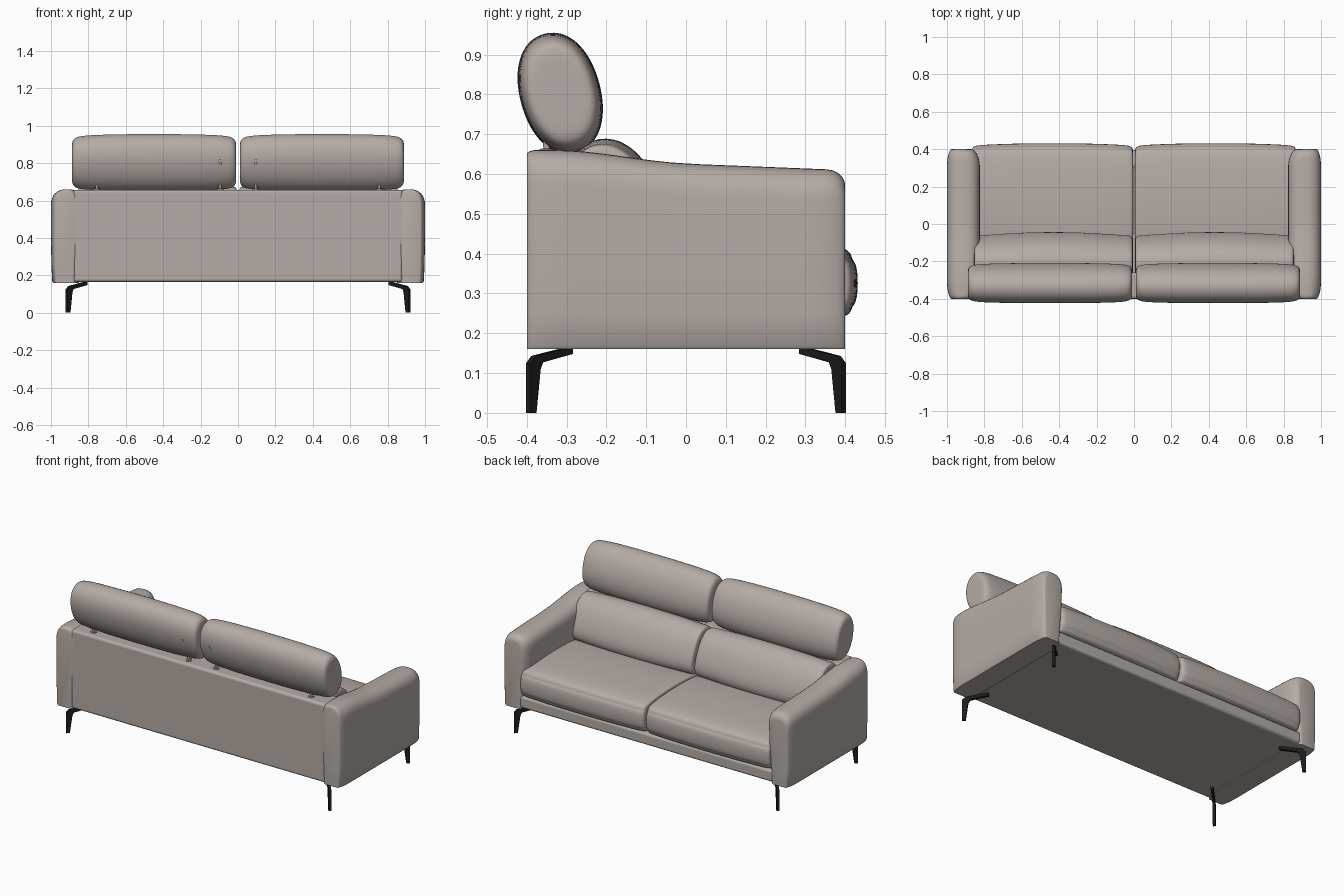
import bpy, bmesh, math
from mathutils import Vector

if "Cube" in bpy.data.objects:
    bpy.data.objects.remove(bpy.data.objects["Cube"], do_unlink=True)


def material(name, rgb, rough):
    m = bpy.data.materials.new(name)
    m.use_nodes = True
    m.diffuse_color = (*rgb, 1)
    node = m.node_tree.nodes["Principled BSDF"]
    node.inputs["Base Color"].default_value = (*rgb, 1)
    node.inputs["Roughness"].default_value = rough
    return m


leather = material("warm grey leather", (0.46, 0.41, 0.38), 0.6)
black = material("black metal", (0.012, 0.012, 0.012), 0.5)


def finish(name, bm, mat, subsurf=0, bevel=0, angle=40):
    bmesh.ops.recalc_face_normals(bm, faces=bm.faces)
    me = bpy.data.meshes.new(name)
    bm.to_mesh(me)
    bm.free()
    me.materials.append(mat)
    ob = bpy.data.objects.new(name, me)
    bpy.context.collection.objects.link(ob)
    if bevel:
        mod = ob.modifiers.new("Bevel", "BEVEL")
        mod.width, mod.segments = bevel, 4
    if subsurf:
        mod = ob.modifiers.new("Subdivision", "SUBSURF")
        mod.levels = mod.render_levels = subsurf
    bpy.ops.object.select_all(action="DESELECT")
    ob.select_set(True)
    bpy.context.view_layer.objects.active = ob
    bpy.ops.object.shade_smooth_by_angle(angle=math.radians(angle))
    return ob


def loft(name, rings, mat, **options):
    """Skin a row of equal closed rings and cap both ends."""
    bm = bmesh.new()
    rows = [[bm.verts.new(p) for p in ring] for ring in rings]
    n = len(rows[0])
    for a, b in zip(rows, rows[1:]):
        for i in range(n):
            j = (i + 1) % n
            bm.faces.new((a[i], a[j], b[j], b[i]))
    bm.faces.new(rows[0])
    bm.faces.new(rows[-1])
    return finish(name, bm, mat, **options)


def box(name, lo, hi, mat, bevel):
    bm = bmesh.new()
    bmesh.ops.create_cube(bm, size=1)
    for v in bm.verts:
        v.co = [l + (h - l) * (c + 0.5) for l, h, c in zip(lo, hi, v.co)]
    return finish(name, bm, mat, bevel=bevel)


def pillow(name, side, x0, x1, profile, centre, ends, crown=0.0):
    """Sweep a (y, z) profile across x, drawn in towards its centre at the ends."""
    half, mid = (x1 - x0) / 2, (x0 + x1) / 2
    stations = [(-half + d, s) for d, s in ends]
    stations += [(half * t, 1 + crown * (1 - t * t)) for t in (-0.4, 0, 0.4)]
    stations += [(half - d, s) for d, s in reversed(ends)]
    cy, cz = centre
    rings = [[(side * (mid + x), cy + (y - cy) * s, cz + (z - cz) * s)
              for y, z in profile] for x, s in stations]
    return loft(name, rings, leather, subsurf=2, angle=60)


# Frame: flat bottom with front rail, and upright back
box("base_rail", (-0.88, -0.385, 0.165), (0.88, 0.395, 0.24), leather, 0.015)
box("back_frame", (-0.88, -0.4, 0.165), (0.88, -0.26, 0.657), leather, 0.015)


# Arms: rounded top, gently sloping to the front
def arm_top(y):
    t = min(max((y + 0.33) / 0.36, 0), 1)
    slope = 0.66 - 0.034 * t * t * (3 - 2 * t) - 0.016 * max(y, 0) / 0.4
    return slope


def round_off(distance, radius):
    k = max(0, 1 - distance / radius)
    return math.sqrt(max(0, 1 - k * k))


def arm_ring(side, y):
    f = round_off(0.4 - abs(y), 0.1)
    half = 0.052 + 0.036 * f
    mid = 0.923 - 0.011 * f
    radius, drop = (0.045, 0.04) if y > 0 else (0.02, 0.012)
    top = arm_top(y) - drop * (1 - round_off(0.4 - abs(y), radius))
    outline = [(-0.7, 0.0), (0.85, 0.0), (0.93, 0.02), (0.97, 0.2), (1, 0.5)]
    for i in range(17):
        a = math.pi * i / 16
        c, s = math.cos(a), math.sin(a)
        outline.append((math.copysign(abs(c) ** 0.8, c), 0.82 + 0.18 * s ** 0.8))
    outline += [(-0.95, 0.5), (-0.75, 0.2)]
    return [(side * (mid + half * u), y, 0.16 + (top - 0.16) * v) for u, v in outline]


arm_y = [0.4 * math.sin(math.pi / 2 * i / 16) for i in range(-16, 17)]

# Cushion side profiles as (y, z)
seat_profile = [(-0.2, 0.24), (0.1, 0.235), (0.38, 0.235), (0.408, 0.25), (0.411, 0.268),
                (0.422, 0.277), (0.427, 0.325), (0.422, 0.375), (0.411, 0.382),
                (0.41, 0.4), (0.38, 0.422), (0.2, 0.437), (0, 0.437), (-0.2, 0.42)]
back_profile = [(-0.3, 0.4), (-0.1, 0.4), (-0.055, 0.44), (-0.055, 0.5), (-0.085, 0.58),
                (-0.125, 0.645), (-0.185, 0.685), (-0.26, 0.675), (-0.31, 0.6)]
head_centre = Vector((-0.316, 0.803))
long_axis = Vector((-0.262, 0.965))
short_axis = Vector((0.965, 0.262))
head_profile = []
for i in range(20):
    a = 2 * math.pi * i / 20
    c, s = math.cos(a), math.sin(a)
    head_profile.append(head_centre + long_axis * 0.154 * math.copysign(abs(c) ** 0.93, c)
                        + short_axis * 0.101 * math.copysign(abs(s) ** 0.93, s))

firm = [(0.0, 0.6), (0.0, 0.92), (0.008, 0.965), (0.03, 0.985), (0.1, 1.0)]
soft = [(0.0, 0.45), (0.0, 0.74), (0.012, 0.87), (0.04, 0.95), (0.12, 0.99)]

# Legs: bent bracket outline as (distance from corner, height)
leg_outline = [(0, 0), (0, 0.125), (-0.018, 0.143), (-0.15, 0.167), (-0.15, 0.148),
               (-0.045, 0.127), (-0.036, 0.11), (-0.021, 0)]

for side, word in ((1, "left"), (-1, "right")):
    loft(word + "_arm", [arm_ring(side, y) for y in arm_y], leather, angle=50)
    pillow(word + "_seat_cushion", side, 0.004, 0.868, seat_profile, (0.1, 0.3), firm, 0.02)
    pillow(word + "_back_cushion", side, 0.006, 0.855, back_profile, (-0.28, 0.5), firm, 0.06)
    pillow(word + "_headrest", side, 0.01, 0.888, head_profile, head_centre, soft, 0.02)

    # Headrest posts follow the back of the headrest and stand on small discs
    for x, place in ((0.095, "inner"), (0.755, "outer")):
        rings = []
        for y, z, r in ((-0.35, 0.655, 0.018), (-0.35, 0.663, 0.018), (-0.35, 0.664, 0.008),
                        (-0.354, 0.7, 0.008), (-0.385, 0.745, 0.008),
                        (-0.41, 0.8, 0.008), (-0.414, 0.82, 0.004)):
            rings.append([(side * x + r * math.cos(k * math.pi / 6),
                           y + r * math.sin(k * math.pi / 6), z) for k in range(12)])
        loft(f"{word}_{place}_headrest_post", rings, leather)

    for end, place in ((1, "front"), (-1, "back")):
        rings = []
        for w in (-0.008, 0.008):
            rings.append([(side * (0.916 + (d + w) * 0.707),
                           end * (0.396 + (d - w) * 0.707), z) for d, z in leg_outline])
        loft(f"{word}_{place}_leg", rings, black, angle=30)
